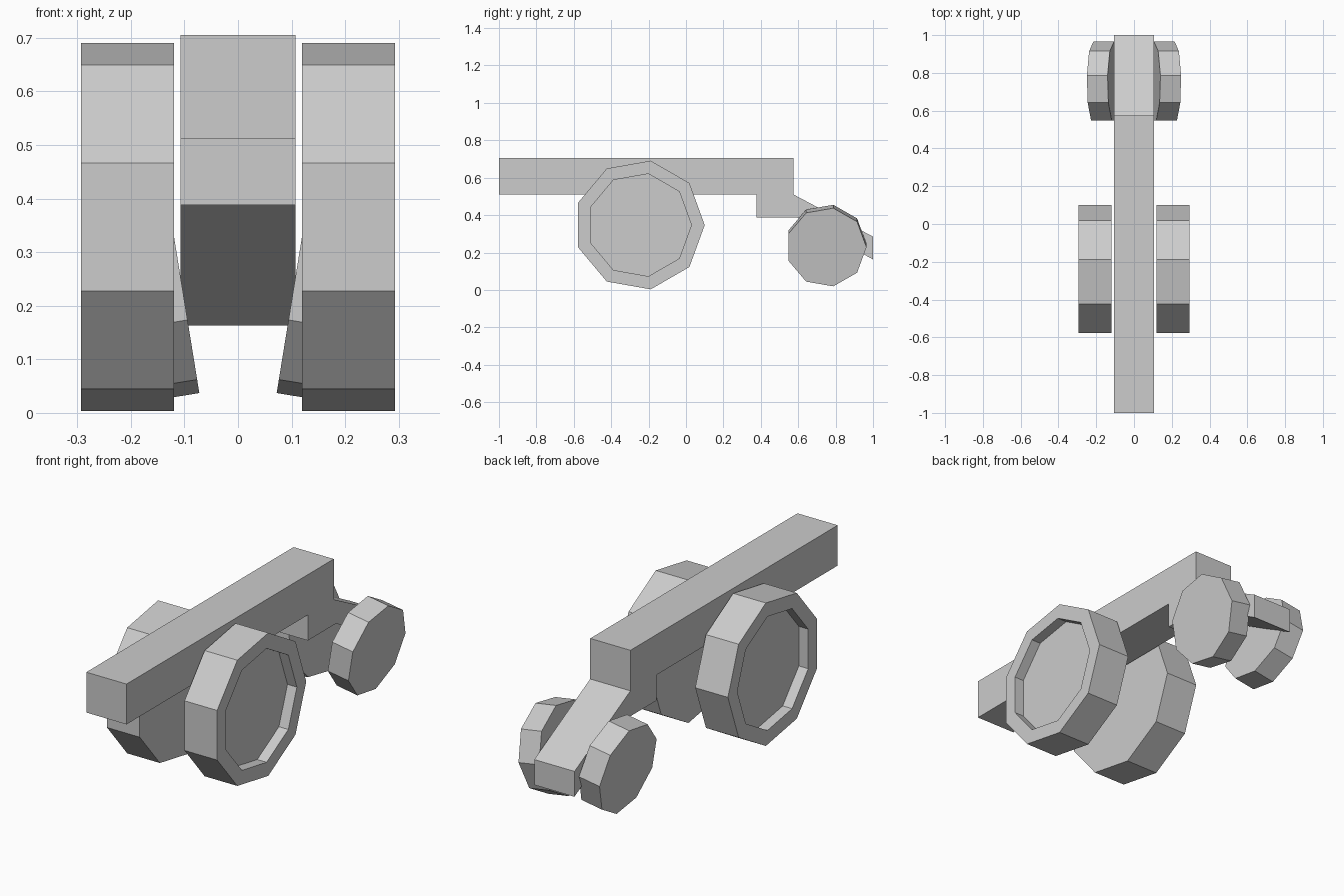
import bpy
import bmesh
from math import cos, sin, radians
from mathutils import Matrix, Vector

cube = bpy.data.objects.get("Cube")
if cube:
    bpy.data.objects.remove(cube, do_unlink=True)

grey = bpy.data.materials.new("light grey")
grey.use_nodes = True
colour = (0.604, 0.604, 0.604, 1)
grey.diffuse_color = colour
grey.node_tree.nodes["Principled BSDF"].inputs["Base Color"].default_value = colour


def finish(bm, name):
    bmesh.ops.recalc_face_normals(bm, faces=bm.faces)
    mesh = bpy.data.meshes.new(name)
    bm.to_mesh(mesh)
    bm.free()
    mesh.materials.append(grey)
    obj = bpy.data.objects.new(name, mesh)
    bpy.context.collection.objects.link(obj)
    return obj


def extrude_profile(points, x0, x1):
    """Solid from a (y, z) outline, extruded along x; returns the far cap too."""
    bm = bmesh.new()
    face = bm.faces.new([bm.verts.new((x0, y, z)) for y, z in points])
    cap = bmesh.ops.extrude_face_region(bm, geom=[face], use_keep_orig=True)["geom"]
    bmesh.ops.translate(bm, vec=(x1 - x0, 0, 0),
                        verts=[g for g in cap if isinstance(g, bmesh.types.BMVert)])
    return bm, next(g for g in cap if isinstance(g, bmesh.types.BMFace))


def wheel(name, side, radius, width, centre, camber=0, rim=0, depth=0):
    """Nine-sided wheel whose inner face is centred on the given point."""
    ring = [(radius * cos(radians(40 * i)), radius * sin(radians(40 * i)))
            for i in range(9)]
    bm, cap = extrude_profile(ring, 0, width)
    # Recessed hub inside the rim
    if rim:
        scale = (radius - rim) / radius
        bmesh.ops.inset_individual(bm, faces=[cap], thickness=rim * cos(radians(20)))
        for v in cap.verts:
            a = min(ring, key=lambda p: (Vector(p) - v.co.yz).length)
            v.co = (width, a[0] * scale, a[1] * scale)
        floor = bmesh.ops.extrude_face_region(bm, geom=[cap])["geom"]
        bmesh.ops.translate(bm, vec=(-depth, 0, 0),
                            verts=[g for g in floor if isinstance(g, bmesh.types.BMVert)])
        if cap.is_valid:
            bmesh.ops.delete(bm, geom=[cap], context='FACES_ONLY')
    place = Matrix.Translation(centre) @ Matrix.Rotation(radians(camber), 4, 'Y')
    bm.transform(Matrix.Diagonal((side, 1, 1, 1)) @ place)
    return finish(bm, name)


# Long beam with an underside block and a sloping tail arm
outline = [(-1, .705), (.575, .705), (.575, .51), (1, .285), (1, .163),
           (.592, .388), (.378, .388), (.378, .511), (-1, .511)]
finish(extrude_profile(outline, -.107, .107)[0], "beam_frame")

# Upright front wheels and cambered rear wheels
for label, side in (("left", 1), ("right", -1)):
    wheel("front_wheel_" + label, side, .349, .174, (.119, -.249, .347),
          rim=.071, depth=.05)
    wheel("rear_wheel_" + label, side, .215, .111, (.106, .75, .246), camber=9.2)
